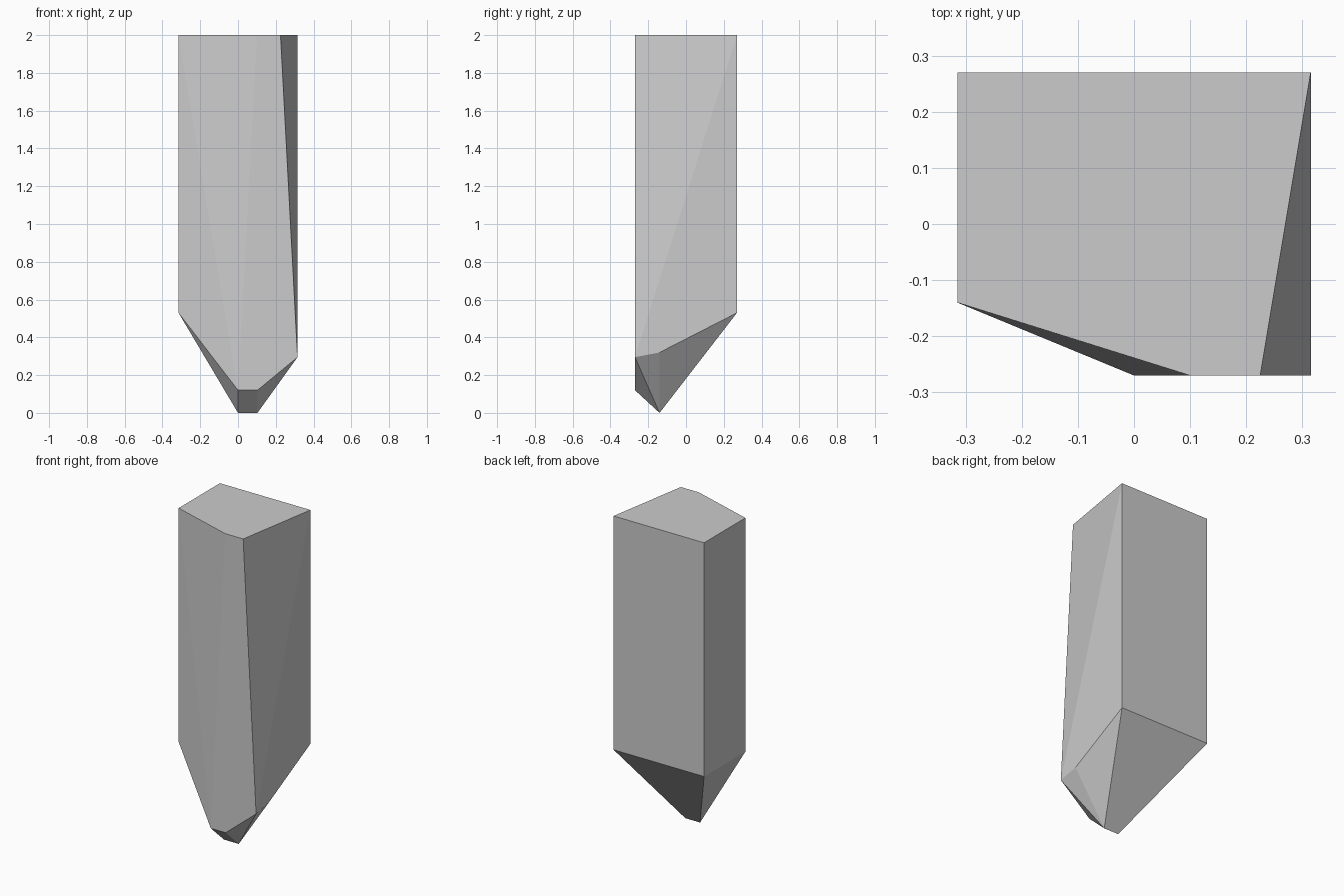
import bpy, bmesh, math

if "Cube" in bpy.data.objects:
    bpy.data.objects.remove(bpy.data.objects["Cube"])

# Corner points of the shard, from flat top down to the wedge tip
top = [(-0.315, 0.27), (0.315, 0.27), (0.225, -0.27), (0.10, -0.27), (-0.315, -0.14)]
points = [(x, y, 2.0) for x, y in top]
# shoulders where the straight sides end
points += [(-0.315, 0.27, 0.53), (0.315, 0.27, 0.53), (-0.315, -0.14, 0.53)]
points += [(0.315, -0.14, 0.32), (0.315, -0.27, 0.295)]
# small bevelled tip
for x in (0.0, 0.103):
    points += [(x, -0.27, 0.12), (x, -0.14, 0.0)]

# Convex faceted body
bm = bmesh.new()
for p in points:
    bm.verts.new(p)
bmesh.ops.convex_hull(bm, input=bm.verts[:])
bmesh.ops.dissolve_limit(bm, angle_limit=math.radians(0.2),
                         verts=bm.verts[:], edges=bm.edges[:])
bmesh.ops.recalc_face_normals(bm, faces=bm.faces[:])

mesh = bpy.data.meshes.new("crystal_shard")
bm.to_mesh(mesh)
bm.free()
shard = bpy.data.objects.new("crystal_shard", mesh)
bpy.context.collection.objects.link(shard)
